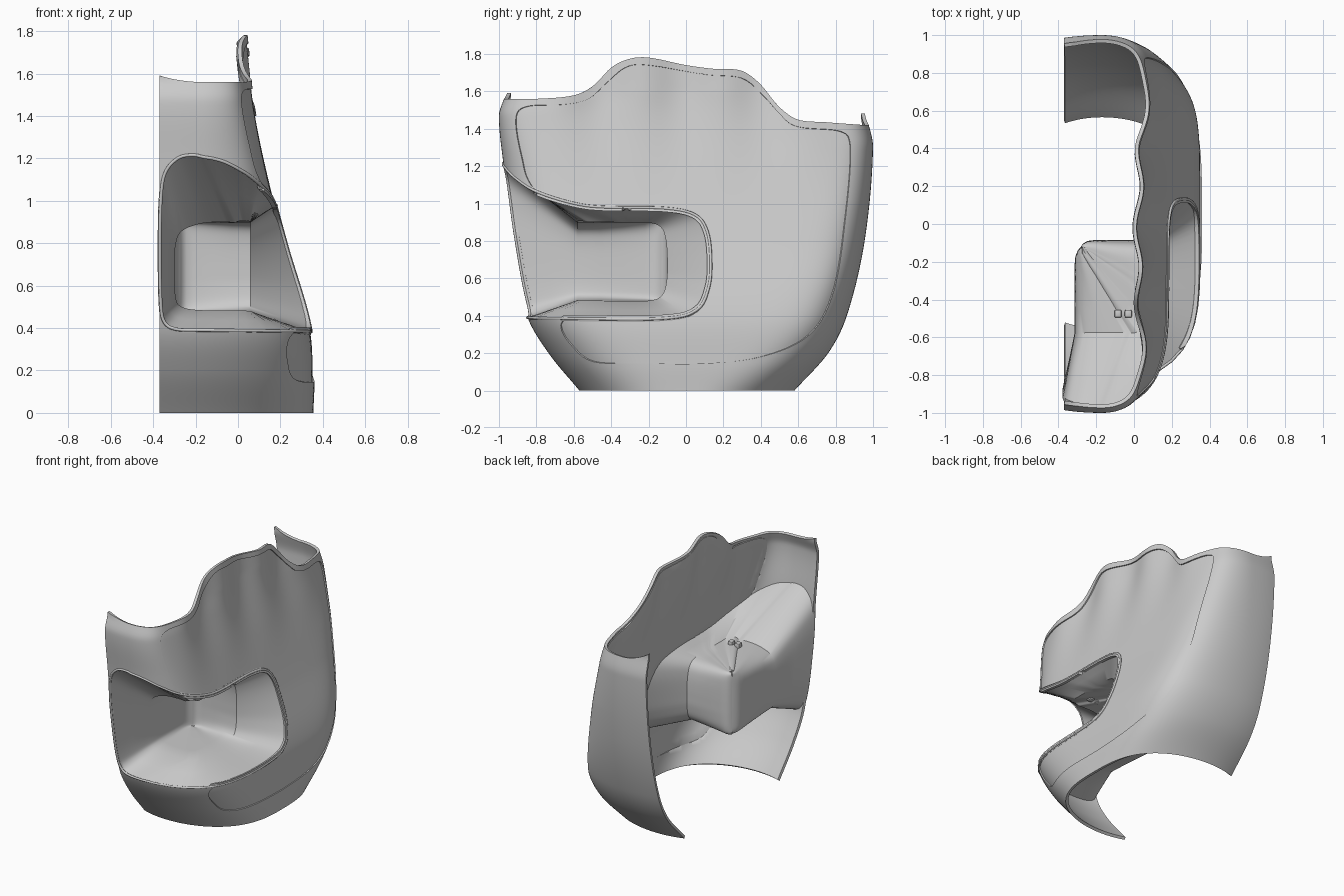
import bpy, bmesh, math
from mathutils import Vector

if "Cube" in bpy.data.objects:
    bpy.data.objects.remove(bpy.data.objects["Cube"])

grey = bpy.data.materials.new("light_grey")
grey.use_nodes = True
GREY = (0.6, 0.6, 0.6, 1)
grey.diffuse_color = GREY
grey.node_tree.nodes["Principled BSDF"].inputs["Base Color"].default_value = GREY

# Shell sections by height: front reach, back reach, side reach, corner squareness
FRONT = [(0, .57), (.2, .735), (.4, .85), (.8, .93), (1.2, .975), (1.47, 1), (1.57, .97)]
BACK = [(0, .58), (.2, .76), (.4, .86), (.8, .955), (1.3, 1), (1.45, .97)]
SIDE = [(0, .355), (.15, .36), (.4, .345), (.8, .23), (1.2, .125), (1.5, .06), (1.8, .025)]
SQUARE_F = [(0, 2.8), (.4, 4.8), (1, 8), (1.5, 12)]
SQUARE_B = [(0, 3), (.4, 8), (1, 12)]
# Wavy top rim by depth
RIM = [(-.95, 1.56), (-.8, 1.56), (-.6, 1.58), (-.5, 1.63), (-.4, 1.73), (-.3, 1.775), (-.2, 1.78),
       (0, 1.74), (.15, 1.72), (.3, 1.71), (.4, 1.64), (.5, 1.52), (.6, 1.45), (.75, 1.435), (.95, 1.42)]
CX, CUT = -.17, -.37


def tab(table, t):
    """Smooth interpolation in a table, clamped at its ends."""
    if t <= table[0][0]:
        return table[0][1]
    if t >= table[-1][0]:
        return table[-1][1]
    i = next(k for k in range(len(table) - 1) if t <= table[k + 1][0])

    def slope(k):
        a, b = table[max(k - 1, 0)], table[min(k + 1, len(table) - 1)]
        return (b[1] - a[1]) / (b[0] - a[0])
    (x0, y0), (x1, y1) = table[i], table[i + 1]
    h = x1 - x0
    f = (t - x0) / h
    g = 1 - f
    return (y0 * (1 + 2 * f) * g * g + slope(i) * h * f * g * g
            + y1 * f * f * (3 - 2 * f) - slope(i + 1) * h * f * f * g)


def reach(y_sign, z):
    return tab(FRONT if y_sign < 0 else BACK, z)


def shell(u, z):
    """u runs -2..2 from the front cut, round the side, to the back cut."""
    sign, w = (-1 if u < 0 else 1), abs(u)
    q = tab(SQUARE_F if u < 0 else SQUARE_B, z)
    if w <= 1:
        s = math.sin(w * math.pi / 2)
        x = CX + (tab(SIDE, z) - CX) * math.sqrt(max(0, 1 - s ** q))
        f = min(max((z - .9) / .7, 0), 1)
        x += .018 * f * f * (1 - s ** 8) * math.cos(2 * math.pi * (sign * s * .97 - .2) / .43)
    else:
        x = CX + (w - 1) * (CUT - CX)
        s = (1 - ((CX - x) / .5) ** 2) ** (1 / q)
    return Vector((x, sign * s * reach(sign, z), z))


def shell_normal(u, z):
    e = .004
    du = shell(u + e, z) - shell(u - e, z)
    return du.cross(shell(u, z + e) - shell(u, z - e)).normalized()


def unroll(y, z):
    return (math.asin(max(-1, min(1, y / reach(y, z)))) * 2 / math.pi, z)


def top(u):
    extra = max(0, abs(u) - 1)
    y = math.sin(max(-1, min(1, u)) * math.pi / 2) * .98
    return tab(RIM, y) + (.03 if u < 0 else .06) * extra ** 2


def loop(points, steps):
    """Closed smooth loop through the points."""
    out, n = [], len(points)
    for i in range(n):
        a, b, c, d = (Vector(points[(i + k) % n]) for k in (-1, 0, 1, 2))
        for k in range(steps):
            t = k / steps
            out.append(.5 * (2 * b + (c - a) * t + (2 * a - 5 * b + 4 * c - d) * t ** 2
                             + (3 * b - a - 3 * c + d) * t ** 3))
    return out


def inside(p, poly):
    hit = False
    for a, b in zip(poly, poly[1:] + poly[:1]):
        if (a.y > p.y) != (b.y > p.y) and p.x < a.x + (p.y - a.y) * (b.x - a.x) / (b.y - a.y):
            hit = not hit
    return hit


def snap(vert, poly):
    """Move a flat vertex to the closest place on the outline."""
    p, best = vert.co.xy, None
    for a, b in zip(poly, poly[1:] + poly[:1]):
        d = b - a
        c = a + d * max(0, min(1, (p - a).dot(d) / max(d.length_squared, 1e-12)))
        if best is None or (c - p).length < (best - p).length:
            best = c
    vert.co.xy = best


def finish(name, bm, thickness=0):
    me = bpy.data.meshes.new(name)
    bm.to_mesh(me)
    bm.free()
    ob = bpy.data.objects.new(name, me)
    bpy.context.collection.objects.link(ob)
    me.materials.append(grey)
    bpy.ops.object.select_all(action='DESELECT')
    bpy.context.view_layer.objects.active = ob
    ob.select_set(True)
    if thickness:
        mod = ob.modifiers.new("thickness", 'SOLIDIFY')
        mod.thickness, mod.offset = thickness, -1
        bpy.ops.object.modifier_apply(modifier=mod.name)
    bpy.ops.object.shade_smooth_by_angle(angle=math.radians(35))
    return ob


# Outlines of the footwell opening and the sunken side panel
OPENING = loop([(-1.95, .52), (-1.87, .43), (-1.6, .395), (-1, .39), (-.5, .385), (-.1, .385), (.04, .43),
                (.085, .55), (.09, .7), (.075, .85), (.03, .94), (-.08, .975), (-.3, .98), (-.43, 1),
                (-.64, 1.07), (-.79, 1.14), (-.95, 1.2), (-1.2, 1.215), (-1.55, 1.2), (-1.85, 1.13),
                (-1.95, 1), (-1.97, .75)], 6)
PANEL = loop([unroll(y, z) for y, z in [
    (-.64, .4), (-.67, .34), (-.62, .25), (-.5, .155), (-.2, .145), (.1, .145), (.4, .18), (.65, .29),
    (.78, .5), (.85, .9), (.88, 1.3), (.83, 1.385), (.6, 1.41), (.5, 1.48), (.42, 1.57), (.3, 1.67),
    (.1, 1.69), (-.2, 1.74), (-.32, 1.73), (-.42, 1.65), (-.52, 1.56), (-.65, 1.53), (-.85, 1.52),
    (-.91, 1.46), (-.88, 1.25), (-.83, 1.1), (-.6, .9), (-.6, .5)]], 6)

# Body shell: flat grid, cut and panelled, then wrapped
bm = bmesh.new()
ends = [1 + math.sin(math.pi / 2 * k / 16) for k in range(1, 17)]
columns = [-w for w in reversed(ends)] + [k / 60 - 1 for k in range(121)] + ends
ROWS = 84
grid = [[bm.verts.new((u, top(u) * r / ROWS, 0)) for r in range(ROWS + 1)] for u in columns]
for a, b in zip(grid, grid[1:]):
    for r in range(ROWS):
        bm.faces.new((a[r], b[r], b[r + 1], a[r + 1]))
border = {v for v in bm.verts if v.is_boundary}
hole = [f for f in bm.faces if inside(f.calc_center_median(), OPENING)]
bmesh.ops.delete(bm, geom=hole, context='FACES')
for v in bm.verts:
    if v.is_boundary and v not in border:
        snap(v, OPENING)
        border.add(v)
sunk = {f for f in bm.faces if inside(f.calc_center_median(), PANEL)}
for v in bm.verts:
    n = sum(f in sunk for f in v.link_faces)
    if 0 < n < len(v.link_faces) and v not in border:
        snap(v, PANEL)
new = bmesh.ops.extrude_face_region(bm, geom=list(sunk))["geom"]
lowered = {g for g in new if isinstance(g, bmesh.types.BMVert)}
left_over = [f for f in sunk if f.is_valid]
if left_over:
    bmesh.ops.delete(bm, geom=left_over, context='FACES')
for v in bm.verts:
    u, z = v.co.xy
    v.co = shell(u, z)
    if v in lowered:
        v.co -= shell_normal(u, z) * .008
finish("body_shell", bm, .02)

# Footwell: loft from the opening to a box mouth, then to the box's inner corner
CEILING = [(-1, 1.215), (-.64, 1.07), (-.43, 1), (-.3, .98)]
MOUTH_X = [(-1.97, -.3), (-.95, 0), (-.7, .06)]
MOUTH_Y = [(-.9, -.58), (-.7, -.53), (.09, -.1)]
CORNER = Vector((-.3, -.1))
rim = [shell(*p) for p in OPENING]
mouth = [Vector((tab(MOUTH_X, u), tab(MOUTH_Y, u), .48 + .42 * (z - .385) / (tab(CEILING, u) - .385)))
         for u, z in OPENING]
rings = [rim, [a.lerp(b, .5) for a, b in zip(rim, mouth)], mouth]
for k in (.25, .5, .75, .85, .93, 1):
    shift = .03 * max(0, (k - .75) / .25) ** 2
    target = CORNER + Vector((shift, -shift))
    rings.append([p.xy.lerp(target, k).to_3d() + Vector((0, 0, p.z)) for p in mouth])
bm = bmesh.new()
rows = [[bm.verts.new(p) for p in ring] for ring in rings]
for a, b in zip(rows, rows[1:]):
    for i in range(len(a)):
        j = (i + 1) % len(a)
        bm.faces.new((a[i], a[j], b[j], b[i]))
bmesh.ops.remove_doubles(bm, verts=bm.verts, dist=.0005)
finish("footwell", bm, .015)

# Raised bead round the opening
curve = bpy.data.curves.new("opening_bead", 'CURVE')
curve.dimensions, curve.bevel_depth, curve.bevel_resolution = '3D', .008, 2
line = curve.splines.new('POLY')
line.points.add(len(rim) - 1)
line.use_cyclic_u = True
for point, co in zip(line.points, rim):
    point.co = (*(co - Vector((.004, 0, 0))), 1)
curve.materials.append(grey)
bpy.context.collection.objects.link(bpy.data.objects.new("opening_bead", curve))

# Two small pegs on top of the footwell
for side, x in (("outer", -.03), ("inner", -.085)):
    bm = bmesh.new()
    bmesh.ops.create_cube(bm, size=1)
    bmesh.ops.scale(bm, vec=(.038, .042, .05), verts=bm.verts)
    bmesh.ops.bevel(bm, geom=bm.edges[:], offset=.008, segments=2, affect='EDGES', profile=.5)
    bmesh.ops.translate(bm, vec=(x, -.475, .92), verts=bm.verts)
    finish(side + "_peg", bm)
